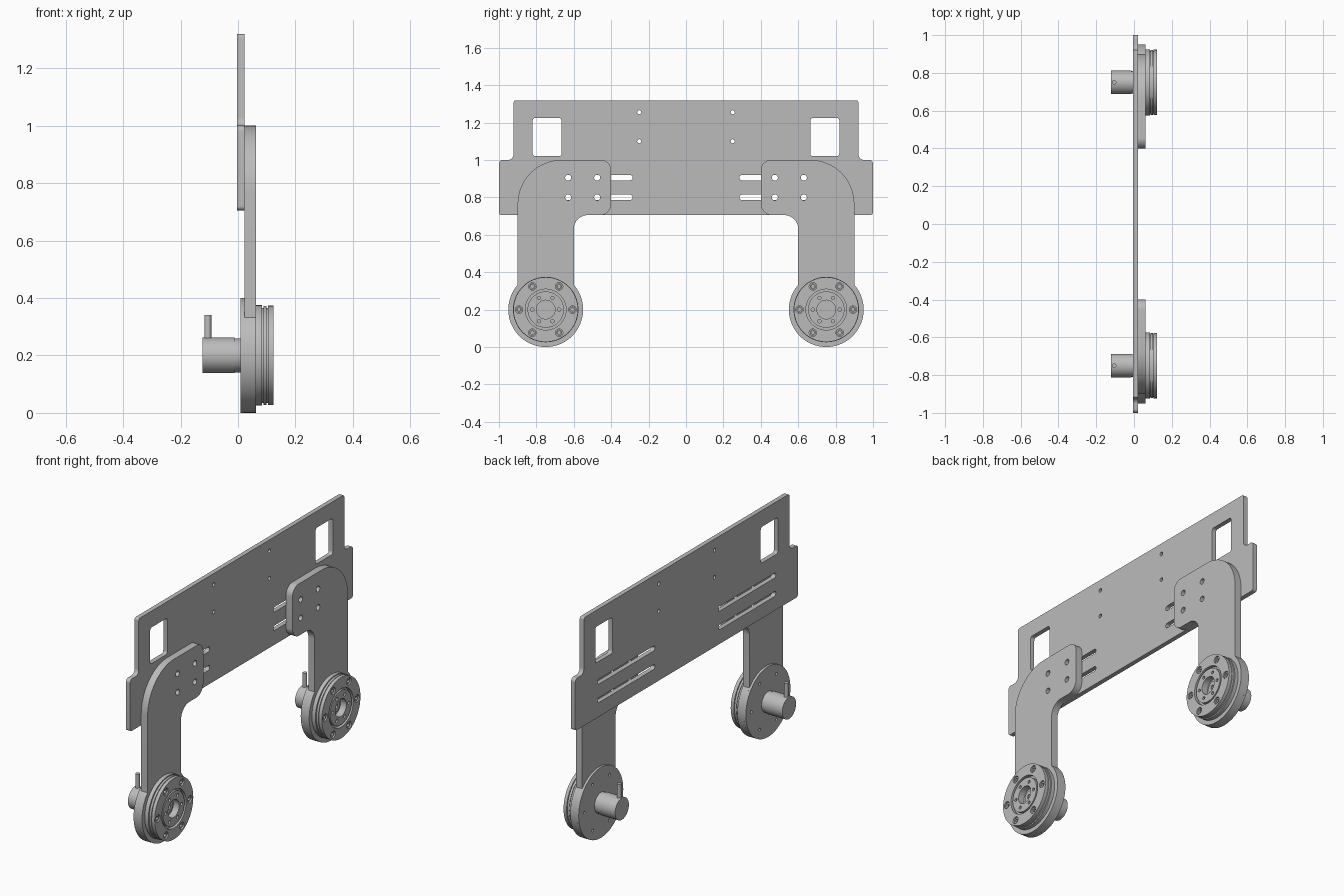
import bpy, bmesh
from math import cos, sin, pi, tan, radians
from mathutils import Matrix, Vector

cube = bpy.data.objects.get("Cube")
if cube:
    bpy.data.objects.remove(cube, do_unlink=True)

grey = bpy.data.materials.new("machined grey")
grey.use_nodes = True
GREY = (0.5, 0.5, 0.5, 1)
grey.diffuse_color = GREY
grey.node_tree.nodes["Principled BSDF"].inputs["Base Color"].default_value = GREY

# Sheet outlines lie in (y, z) and are thickened along x
TO_SIDE = Matrix(((0, 0, 1, 0), (1, 0, 0, 0), (0, 1, 0, 0), (0, 0, 0, 1)))


def arc(y, z, r, start=0, end=360, n=48):
    full = end - start == 360
    count = n if full else n + 1
    angles = [radians(start + (end - start) * i / n) for i in range(count)]
    return [(y + r * cos(a), z + r * sin(a)) for a in angles]


def rounded(corners, n=10):
    """Outline from (y, z, radius) corners, with each corner filleted."""
    out = []
    for i, (y, z, r) in enumerate(corners):
        p = Vector((y, z))
        if r == 0:
            out.append((y, z))
            continue
        a = (Vector(corners[i - 1][:2]) - p).normalized()
        b = (Vector(corners[(i + 1) % len(corners)][:2]) - p).normalized()
        half = a.angle(b) / 2
        centre = p + (a + b).normalized() * (r / sin(half))
        first = p + a * (r / tan(half)) - centre
        last = p + b * (r / tan(half)) - centre
        sweep = first.angle_signed(last)
        for k in range(n + 1):
            t = -sweep * k / n
            out.append((centre.x + first.x * cos(t) - first.y * sin(t),
                        centre.y + first.x * sin(t) + first.y * cos(t)))
    return out


def box(y0, y1, z0, z1, r):
    return rounded([(y0, z0, r), (y1, z0, r), (y1, z1, r), (y0, z1, r)])


def mirrored(loop):
    return [(-y, z) for y, z in loop]


def finish(name, mesh):
    bm = bmesh.new()
    bm.from_mesh(mesh)
    bmesh.ops.remove_doubles(bm, verts=bm.verts, dist=0.00005)
    bmesh.ops.recalc_face_normals(bm, faces=bm.faces)
    for f in bm.faces:
        f.smooth = True
    bm.to_mesh(mesh)
    bm.free()
    mesh.set_sharp_from_angle(angle=radians(30))
    mesh.materials.clear()
    mesh.materials.append(grey)
    mesh.name = name
    obj = bpy.data.objects.new(name, mesh)
    bpy.context.collection.objects.link(obj)
    return obj


def sheet(name, loops, x0, x1):
    """Flat part: the first loop is the outline, the others are holes."""
    curve = bpy.data.curves.new(name, "CURVE")
    curve.dimensions = "2D"
    curve.fill_mode = "BOTH"
    curve.extrude = (x1 - x0) / 2
    for loop in loops:
        spline = curve.splines.new("POLY")
        spline.points.add(len(loop) - 1)
        for point, (y, z) in zip(spline.points, loop):
            point.co = (y, z, 0, 1)
        spline.use_cyclic_u = True
    temp = bpy.data.objects.new(name + "_outline", curve)
    bpy.context.collection.objects.link(temp)
    graph = bpy.context.evaluated_depsgraph_get()
    mesh = bpy.data.meshes.new_from_object(temp.evaluated_get(graph))
    bpy.data.objects.remove(temp, do_unlink=True)
    mesh.transform(Matrix.Translation(((x0 + x1) / 2, 0, 0)) @ TO_SIDE)
    return finish(name, mesh)


def ring_of(y, z, distance, r):
    """Six small circles spaced evenly round a centre."""
    return [arc(y + distance * cos(k * pi / 3), z + distance * sin(k * pi / 3), r, n=20)
            for k in range(6)]


# Main side plate with windows, adjusting slots and screw holes
half_plate = [(1, 0.705, 0.015), (1, 1.0, 0.02), (0.922, 1.0, 0.03), (0.922, 1.318, 0.012)]
outline = rounded(half_plate + [(-y, z, r) for y, z, r in reversed(half_plate)])
holes = [box(0.665, 0.82, 1.02, 1.225, 0.015)]
holes += [box(0.285, 0.8, z - 0.014, z + 0.014, 0.0139) for z in (0.8, 0.905)]
holes += [arc(0.25, z, 0.011, n=20) for z in (1.1, 1.255)]
sheet("side_plate", [outline] + holes + [mirrored(h) for h in holes], -0.004, 0.022)

# Arm outline: bracket head, leg and round foot
WY, WZ = 0.75, 0.2
head = rounded([(0.6, 0.332, 0), (0.6, 0.705, 0.075), (0.4, 0.705, 0.06),
                (0.4, 1.0, 0.055), (0.9, 1.0, 0.235), (0.9, 0.332, 0)], 16)
foot = arc(WY, WZ, 0.2, 41.4, -221.4, 64)[1:-1]
arm_loops = [head + foot] + [arc(y, z, 0.016, n=24) for y in (0.475, 0.63) for z in (0.8, 0.905)]

for side, tag in ((-1, "front"), (1, "back")):
    y = side * WY
    loops = arm_loops if side > 0 else [mirrored(l) for l in arm_loops]
    sheet(tag + "_arm", loops, 0.022, 0.062)

    # Motor behind the arm, with mounting flange, collar and cable stub
    sheet(tag + "_motor_flange", [arc(y, WZ, 0.2, n=72)] + ring_of(y, WZ, 0.15, 0.008),
          0.009, 0.022)
    sheet(tag + "_motor_collar", [arc(y, WZ, 0.059)], -0.012, 0.009)
    sheet(tag + "_motor_body", [arc(y, WZ, 0.062)], -0.123, -0.012)
    bm = bmesh.new()
    bmesh.ops.create_cone(bm, cap_ends=True, segments=20, radius1=0.012, radius2=0.012,
                          depth=0.1, matrix=Matrix.Translation((-0.105, y, 0.29)))
    mesh = bpy.data.meshes.new("stub")
    bm.to_mesh(mesh)
    bm.free()
    finish(tag + "_cable_stub", mesh)

    # Grooved wheel stacked from discs
    bore = arc(y, WZ, 0.05)
    sheet(tag + "_wheel_back", [arc(y, WZ, 0.175, n=72)], 0.062, 0.084)
    sheet(tag + "_wheel_core", [arc(y, WZ, 0.165, n=72), bore], 0.084, 0.104)
    sheet(tag + "_wheel_band", [arc(y, WZ, 0.172, n=72), arc(y, WZ, 0.16)], 0.088, 0.1)
    sheet(tag + "_wheel_rim", [arc(y, WZ, 0.173, n=72), arc(y, WZ, 0.109)]
          + ring_of(y, WZ, 0.143, 0.02), 0.104, 0.123)
    sheet(tag + "_wheel_hub", [arc(y, WZ, 0.097), bore] + ring_of(y, WZ, 0.072, 0.009),
          0.104, 0.121)
    sheet(tag + "_axle_end", [arc(y, WZ, 0.033), arc(y, WZ, 0.012, n=24)], 0.084, 0.092)

    # Socket screws sunk in the rim
    for k, (heads, sockets) in enumerate(zip(ring_of(y, WZ, 0.143, 0.0165),
                                             ring_of(y, WZ, 0.143, 0.009))):
        sheet(f"{tag}_rim_screw_{k + 1}", [heads, sockets], 0.104, 0.117)
